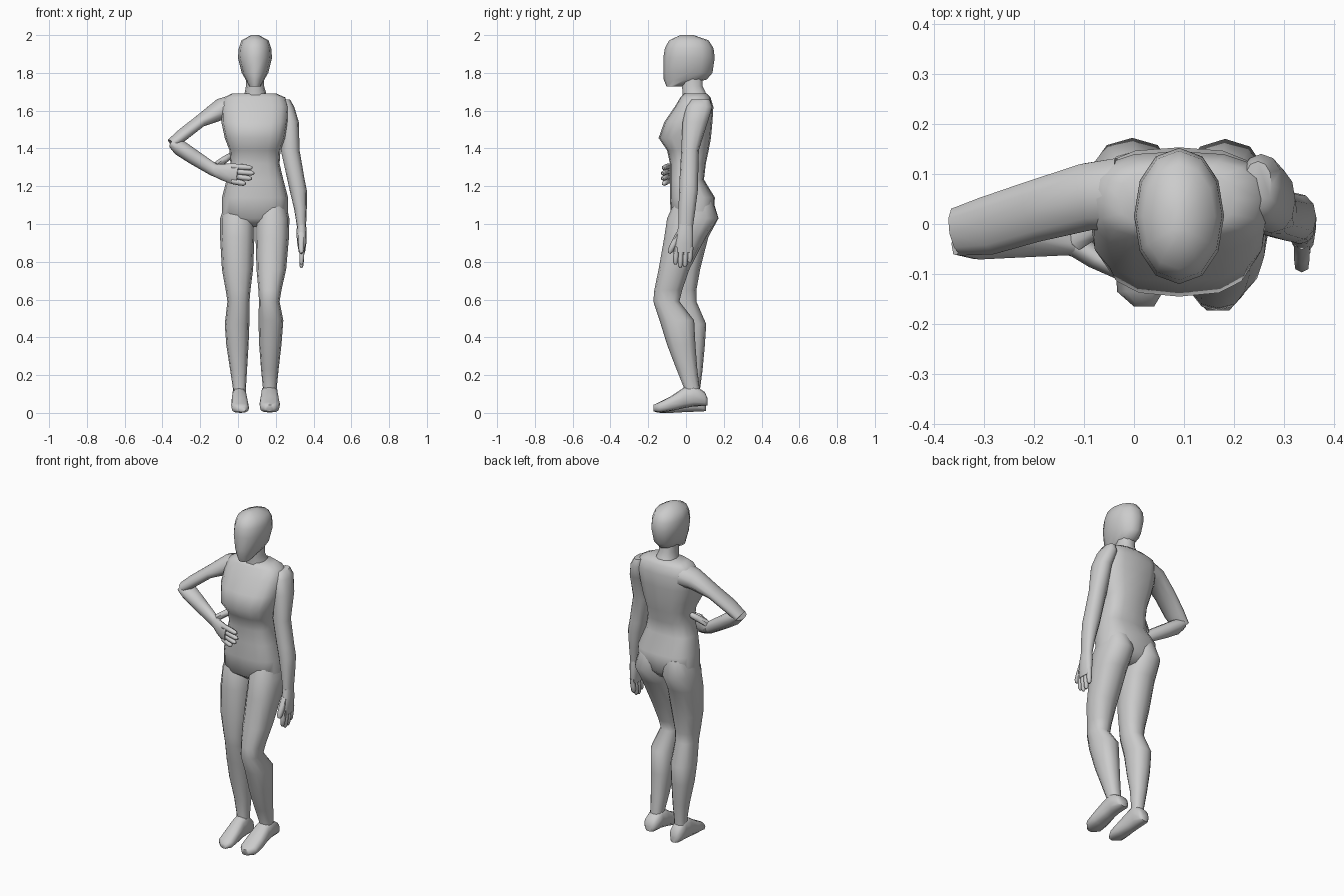
import bpy, bmesh, math
from mathutils import Vector


def skin(name, rings):
    # closed smooth surface through a list of point rings
    bm = bmesh.new()
    loops = [[bm.verts.new(p) for p in ring] for ring in rings]
    n = len(loops[0])
    for a, b in zip(loops, loops[1:]):
        for i in range(n):
            j = (i + 1) % n
            bm.faces.new((a[i], a[j], b[j], b[i]))
    bm.faces.new(loops[0])
    bm.faces.new(loops[-1])
    bmesh.ops.recalc_face_normals(bm, faces=bm.faces)
    me = bpy.data.meshes.new(name)
    bm.to_mesh(me)
    bm.free()
    ob = bpy.data.objects.new(name, me)
    bpy.context.collection.objects.link(ob)
    return ob


def power(v, p):
    return math.copysign(abs(v) ** p, v)


def loft(name, rows, axis='z', n=12, p=0.85):
    # rows: position along axis, then min/max of the other two directions
    rings = []
    for h, a0, a1, b0, b1 in rows:
        ring = []
        for i in range(n):
            t = math.tau * i / n
            a = (a0 + a1) / 2 + (a1 - a0) / 2 * power(math.cos(t), p)
            b = (b0 + b1) / 2 + (b1 - b0) / 2 * power(math.sin(t), p)
            ring.append((a, b, h) if axis == 'z' else (a, h, b))
        rings.append(ring)
    return skin(name, rings)


def tube(name, rows, ref=(0, 0, 1), n=10):
    # rows: centre, radius along ref, radius across
    pts = [Vector(r[0]) for r in rows]
    rings = []
    for i, (c, ra, rb) in enumerate(rows):
        t = (pts[min(i + 1, len(pts) - 1)] - pts[max(i - 1, 0)]).normalized()
        r = Vector(ref)
        u = (r - t * r.dot(t)).normalized()
        v = t.cross(u)
        rings.append([pts[i] + u * ra * math.cos(math.tau * k / n)
                      + v * rb * math.sin(math.tau * k / n) for k in range(n)])
    return skin(name, rings)


def finger(name, a, b, r, ref):
    a, b = Vector(a), Vector(b)
    return tube(name, [(a, r, r), (a.lerp(b, .55), r, r),
                       (a.lerp(b, .88), r * .85, r * .85), (b, r * .4, r * .4)], ref, 6)


# head and neck
loft("head", [(1.728, .06, .12, -.103, -.02), (1.765, .04, .14, -.118, .11),
              (1.80, .02, .16, -.12, .14), (1.88, .0, .18, -.12, .152),
              (1.93, .004, .176, -.112, .146), (1.972, .018, .162, -.09, .12),
              (2.0, .07, .11, -.03, .04)], p=.95)
loft("neck", [(1.65, .02, .16, -.02, .125), (1.70, .037, .147, -.02, .105),
              (1.73, .042, .138, -.025, .09), (1.80, .042, .138, -.025, .09)], n=10)

# torso from hips to shoulders
loft("torso", [(.985, .03, .15, -.02, .10), (1.03, -.085, .265, -.08, .145),
               (1.14, -.085, .265, -.085, .153), (1.235, -.06, .24, -.085, .095),
               (1.32, -.04, .22, -.085, .105), (1.39, -.045, .225, -.10, .12),
               (1.455, -.07, .25, -.145, .132), (1.54, -.088, .265, -.115, .14),
               (1.62, -.09, .27, -.06, .145), (1.67, -.075, .25, -.03, .13),
               (1.692, -.03, .2, -.01, .11)], n=16, p=.72)

# straight right leg, bent left leg
loft("right_leg", [(1.12, -.065, .07, -.04, .145), (1.03, -.095, .088, -.08, .172),
                   (.93, -.095, .087, -.09, .118), (.76, -.085, .08, -.095, .075),
                   (.65, -.065, .066, -.09, .055), (.59, -.056, .061, -.085, .055),
                   (.47, -.07, .06, -.055, .107), (.36, -.062, .056, -.035, .10),
                   (.23, -.042, .048, -.005, .088), (.13, -.027, .042, .005, .075),
                   (.07, -.027, .042, .005, .075)])
loft("left_leg", [(1.12, .105, .25, -.06, .14), (1.03, .092, .272, -.10, .17),
                  (.93, .093, .27, -.115, .105), (.76, .098, .255, -.145, .018),
                  (.65, .108, .23, -.168, -.02), (.59, .111, .22, -.173, -.035),
                  (.49, .108, .24, -.14, .043), (.36, .112, .23, -.10, .05),
                  (.23, .122, .215, -.05, .06), (.13, .132, .205, -.01, .072),
                  (.09, .132, .205, -.01, .075)])

# feet, left heel slightly raised
loft("right_foot", [(.105, -.01, .03, .01, .05), (.09, -.028, .044, .008, .09),
                    (.04, -.032, .046, .006, .14), (-.01, -.034, .048, .004, .125),
                    (-.08, -.036, .056, .0, .08), (-.135, -.034, .058, .0, .05),
                    (-.165, .0, .04, .005, .033)], axis='y', p=.75)
loft("left_foot", [(.115, .145, .19, .04, .075), (.10, .126, .208, .037, .11),
                   (.04, .122, .212, .034, .15), (-.01, .12, .214, .025, .135),
                   (-.08, .114, .222, .01, .088), (-.14, .116, .22, .002, .058),
                   (-.173, .145, .19, .008, .042)], axis='y', p=.75)

# right arm bent with the hand on the waist
tube("right_upper_arm", [((-.03, .06, 1.615), .068, .075), ((-.09, .055, 1.608), .057, .07),
                         ((-.2, .025, 1.545), .034, .064), ((-.29, -.003, 1.475), .034, .061),
                         ((-.35, -.015, 1.425), .03, .05)])
tube("right_forearm", [((-.35, -.014, 1.428), .025, .05), ((-.31, -.02, 1.405), .042, .053),
                       ((-.24, -.026, 1.358), .04, .043), ((-.13, -.038, 1.288), .034, .025),
                       ((-.10, -.05, 1.278), .036, .023)])
tube("right_hand", [((-.125, -.038, 1.285), .033, .024), ((-.08, -.065, 1.275), .044, .024),
                    ((-.035, -.09, 1.268), .054, .019), ((.0, -.107, 1.263), .05, .014)])
for i, tip in enumerate([(.075, -.12, 1.297), (.085, -.124, 1.268),
                         (.072, -.124, 1.24), (.04, -.12, 1.213)]):
    finger(f"right_finger_{i + 1}", (-.03, -.095, 1.305 - .026 * i), tip, .0155, (0, 0, 1))
finger("right_thumb", (-.115, -.035, 1.31), (-.035, .015, 1.365), .02, (0, 0, 1))

# left arm hanging at the side
loft("left_arm", [(1.66, .22, .275, .03, .125), (1.62, .21, .298, .0, .14),
                  (1.54, .225, .322, -.018, .115), (1.39, .227, .326, -.025, .068),
                  (1.24, .26, .352, -.034, .064), (1.18, .273, .364, -.036, .063),
                  (1.08, .297, .364, -.04, .05), (.98, .313, .36, -.04, .036)], p=.9)
loft("left_hand", [(1.0, .313, .36, -.04, .036), (.95, .309, .364, -.05, .04),
                   (.90, .313, .362, -.06, .04), (.85, .322, .355, -.06, .035)], n=10)
for i, end in enumerate([.785, .768, .772, .795]):
    y = -.05 + .025 * i
    finger(f"left_finger_{i + 1}", (.34, y, .88), (.335, y - .006, end), .0145, (0, 1, 0))
finger("left_thumb", (.335, -.035, .95), (.335, -.09, .845), .0175, (0, 1, 0))

# smooth shading
for ob in bpy.context.scene.objects:
    ob.select_set(True)
    bpy.context.view_layer.objects.active = ob
bpy.ops.object.shade_smooth_by_angle(angle=math.radians(60))
